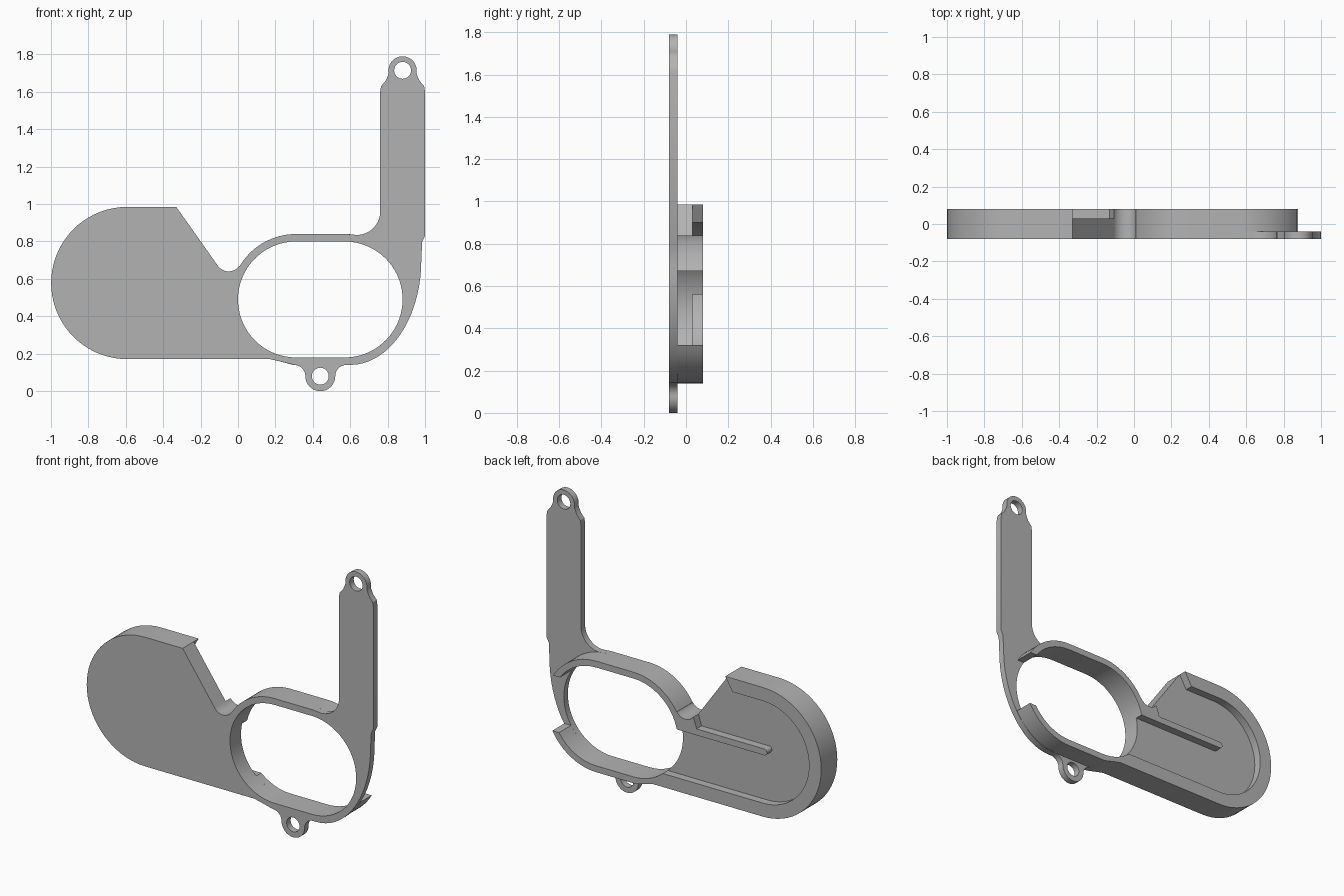
import bpy, bmesh, math
from mathutils import Vector

cube = bpy.data.objects.get("Cube")
if cube:
    bpy.data.objects.remove(cube, do_unlink=True)

grey = bpy.data.materials.new("plain grey")
grey.use_nodes = True
colour = (0.45, 0.45, 0.45, 1)
grey.diffuse_color = colour
grey.node_tree.nodes["Principled BSDF"].inputs["Base Color"].default_value = colour


def arc(cx, cz, r, a0, a1, rz=None):
    """Points along an arc from angle a0 to a1 in degrees."""
    n = max(3, int(abs(a1 - a0) / 5))
    angles = [math.radians(a0 + (a1 - a0) * i / n) for i in range(n + 1)]
    return [(cx + r * math.cos(a), cz + (rz or r) * math.sin(a)) for a in angles]


def slab(name, outlines, y0, y1):
    """Flat sheet in the xz plane; outlines after the first are holes."""
    bm = bmesh.new()
    for pts in outlines:
        clean = [p for i, p in enumerate(pts)
                 if (Vector(p) - Vector(pts[i - 1])).length > 1e-4]
        vs = [bm.verts.new((x, y0, z)) for x, z in clean]
        for i, v in enumerate(vs):
            bm.edges.new((vs[i - 1], v))
    bmesh.ops.triangle_fill(bm, edges=bm.edges[:], use_beauty=True)
    ext = bmesh.ops.extrude_face_region(bm, geom=bm.faces[:], use_keep_orig=True)
    top = [g for g in ext["geom"] if isinstance(g, bmesh.types.BMVert)]
    bmesh.ops.translate(bm, verts=top, vec=(0, y1 - y0, 0))
    bmesh.ops.recalc_face_normals(bm, faces=bm.faces[:])
    mesh = bpy.data.meshes.new(name)
    bm.to_mesh(mesh)
    bm.free()
    mesh.materials.append(grey)
    ob = bpy.data.objects.new(name, mesh)
    bpy.context.collection.objects.link(ob)
    bpy.ops.object.select_all(action="DESELECT")
    ob.select_set(True)
    bpy.context.view_layer.objects.active = ob
    bpy.ops.object.shade_smooth_by_angle(angle=math.radians(30))
    return ob


# Depth of each layer, front to back
FRONT, SHEET, FLOOR, BACK = -0.08, -0.04, 0.03, 0.08

# Main centres and radii
LX, RX, RZ = 0.31, 0.57, 0.49      # ring arc centres
RI, RO = 0.31, 0.35                # ring inner and outer radius
CX, CZ, CR = -0.592, 0.578, 0.407  # rounded chamber end
GAP_TOP, GAP_LOW = 0.18, -0.17     # gap in the ring wall, from its centre


def angle(dz, r):
    return math.degrees(math.asin(dz / r))


# Shared stretches of outline
notch = arc(-0.05, 0.71, 0.07, 215, 325)
ring_top_left = arc(LX, RZ, RO, 149, 90)
chamber_end = [(0.22, 0.16), (0.17, 0.171)] + arc(CX, CZ, CR, 270, 90)
corner = [(-0.33, 0.985)]
ring_upper_end = (arc(RX, RZ, RO, 90, angle(GAP_TOP, RO))
                  + arc(RX, RZ, RI, angle(GAP_TOP, RI), 90))
ring_lower_end = (arc(RX, RZ, RI, -90, angle(GAP_LOW, RI))
                  + arc(RX, RZ, RO, angle(GAP_LOW, RO), -90) + [(0.295, 0.14)])

# Front plate with arm, two screw tabs and the oval opening
shoulder = [(-0.12, 1.6), (-0.115, 1.63), (-0.09, 1.66), (-0.077, 1.69)]
arm = ([(0.88 + x, z) for x, z in shoulder]
       + arc(0.88, 1.715, 0.075, 190, -10)
       + [(0.88 - x, z) for x, z in reversed(shoulder)]
       + [(1.0, 0.83), (0.985, 0.8)])
tab = (arc(0.58, 0.08, 0.06, 90, 180) + arc(0.44, 0.08, 0.08, 0, -180)
       + arc(0.3, 0.08, 0.06, 0, 90))
plate = (corner + notch + ring_top_left + [(0.58, 0.84)]
         + arc(0.635, 0.96, 0.125, 270, 360) + arm
         + arc(0.6, 0.7, 0.38, 0, -90, rz=0.56) + tab + chamber_end)
opening = arc(LX, RZ, RI, 90, 270) + arc(RX, RZ, RI, -90, 90)
holes = [arc(x, z, 0.045, 0, 355) for x, z in ((0.44, 0.08), (0.88, 1.715))]
slab("front_plate", [plate, opening] + holes, FRONT, SHEET)

# Thick chamber floor joined to the open ring wall
floor = (corner + notch + ring_top_left + ring_upper_end
         + arc(LX, RZ, RI, 90, 270) + ring_lower_end + chamber_end)
slab("chamber_floor_and_ring", [floor], SHEET, FLOOR)

# Raised rim round the chamber, running into the lower ring wall
RIM = 0.322
rim = (corner + [(-0.38, CZ + RIM)] + arc(CX, CZ, RIM, 90, 270)
       + arc(LX, RZ, RI, 180 - angle(CZ - RIM - RZ, RI), 270)
       + ring_lower_end + chamber_end)
slab("chamber_rim", [rim], FLOOR, BACK)

# Upper ring wall with the straight rib across the chamber
rib = (notch + ring_top_left + ring_upper_end
       + arc(LX, RZ, RI, 90, 180 - angle(0.07, RI))
       + arc(-0.6, 0.58, 0.02, 270, 90) + [(-0.13, 0.6)])
slab("upper_ring_and_rib", [rib], FLOOR, BACK)
